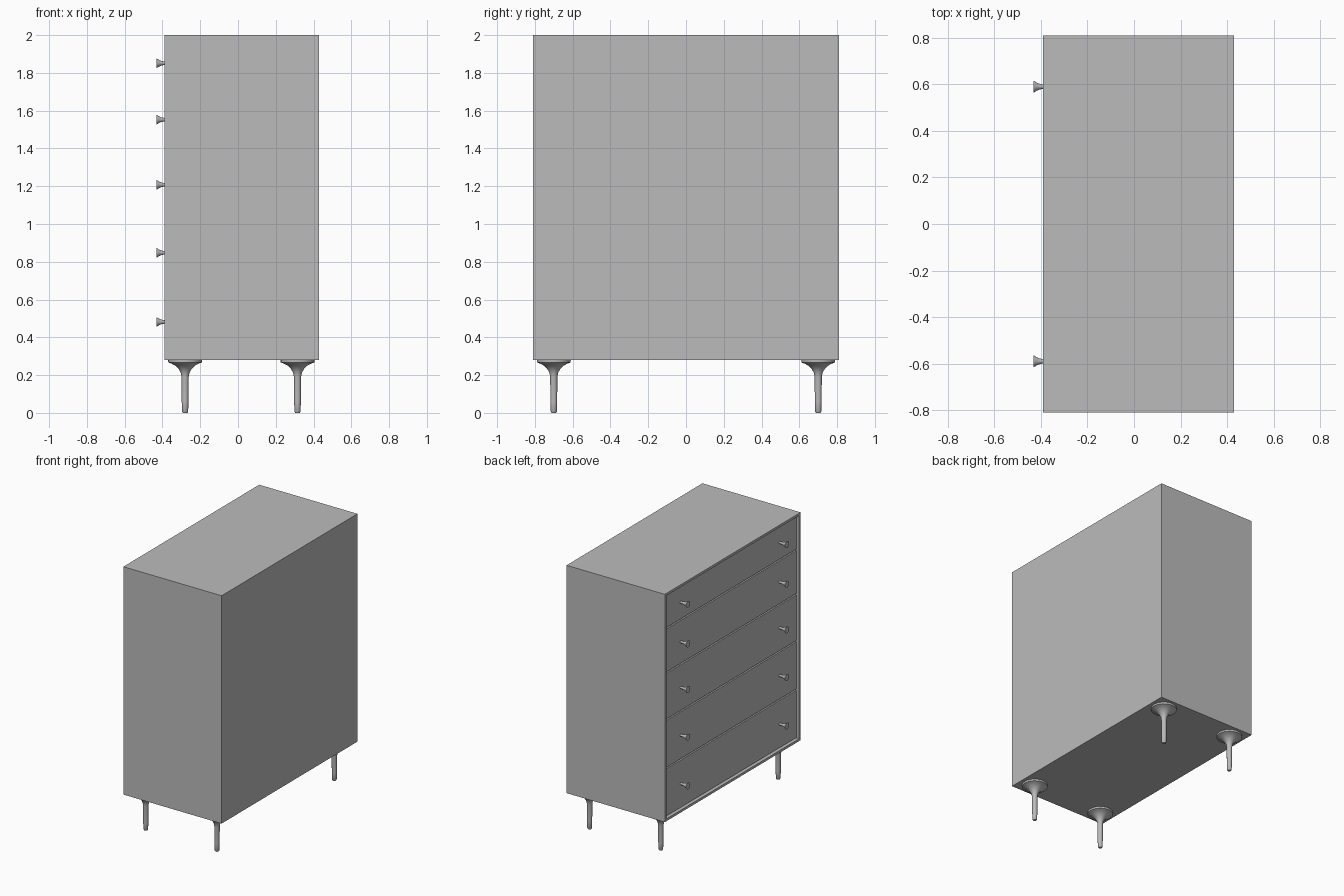
import bpy, bmesh, math
from mathutils import Matrix

cube = bpy.data.objects.get("Cube")
if cube:
    bpy.data.objects.remove(cube, do_unlink=True)

grey = bpy.data.materials.new("plain grey")
grey.use_nodes = True
GREY = (0.5, 0.5, 0.5, 1)
grey.diffuse_color = GREY
grey.node_tree.nodes["Principled BSDF"].inputs["Base Color"].default_value = GREY


def finish(name, bm):
    mesh = bpy.data.meshes.new(name)
    bm.to_mesh(mesh)
    bm.free()
    mesh.materials.append(grey)
    obj = bpy.data.objects.new(name, mesh)
    bpy.context.collection.objects.link(obj)
    return obj


def box(name, lo, hi):
    bm = bmesh.new()
    bmesh.ops.create_cube(bm, size=1)
    for v in bm.verts:
        v.co = [a + (c + 0.5) * (b - a) for a, b, c in zip(lo, hi, v.co)]
    return finish(name, bm)


def turned(name, profile, location, tilt=0, sides=24):
    """Lathe a (radius, height) profile about z, then tilt it about y."""
    bm = bmesh.new()
    rings = [[bm.verts.new((r * math.cos(2 * math.pi * i / sides),
                            r * math.sin(2 * math.pi * i / sides), h))
              for i in range(sides)] for r, h in profile]
    for low, high in zip(rings, rings[1:]):
        for i in range(sides):
            j = (i + 1) % sides
            bm.faces.new((low[i], low[j], high[j], high[i]))
    bm.faces.new(rings[0][::-1])
    bm.faces.new(rings[-1])
    bm.transform(Matrix.Translation(location) @ Matrix.Rotation(tilt, 4, 'Y'))
    obj = finish(name, bm)
    bpy.ops.object.select_all(action='DESELECT')
    obj.select_set(True)
    bpy.context.view_layer.objects.active = obj
    bpy.ops.object.shade_smooth_by_angle(angle=math.radians(40))
    return obj


FRONT, BACK, HALF, BOTTOM, TOP = -0.39, 0.43, 0.81, 0.28, 2.0
T = 0.018          # board thickness
RECESS = 0.02      # drawer fronts sit behind the carcass edge
GAP = 0.005

# Carcass boards
box("top_board", (FRONT, -HALF, TOP - T), (BACK, HALF, TOP))
box("bottom_board", (FRONT, -HALF, BOTTOM), (BACK, HALF, BOTTOM + T))
for side, y in (("left", HALF - T), ("right", -HALF)):
    box(f"{side}_side_board", (FRONT, y, BOTTOM + T), (BACK, y + T, TOP - T))
box("back_board", (BACK - T, T - HALF, BOTTOM + T), (BACK, HALF - T, TOP - T))
box("inner_panel", (FRONT + 0.045, T - HALF, BOTTOM + T),
    (FRONT + 0.06, HALF - T, TOP - T))

# Drawer fronts, each with two flared knobs
knob = [(0.009, 0), (0.009, 0.02), (0.012, 0.035), (0.017, 0.047),
        (0.024, 0.058), (0.025, 0.061)]
splits = [BOTTOM + T, 0.665, 1.03, 1.385, 1.72, TOP - T]
for n, (low, high) in enumerate(zip(splits, splits[1:]), 1):
    box(f"drawer_front_{n}", (FRONT + RECESS, T + GAP - HALF, low + GAP),
        (FRONT + 0.045, HALF - T - GAP, high - GAP))
    for side, y in (("left", 0.59), ("right", -0.59)):
        turned(f"drawer_knob_{n}_{side}", knob,
               (FRONT + RECESS, y, (low + high) / 2), -math.pi / 2)

# Turned legs with a wide mounting flare
leg = [(0.012, 0), (0.016, 0.006), (0.018, 0.06), (0.019, 0.19), (0.023, 0.212),
       (0.034, 0.232), (0.052, 0.25), (0.072, 0.261), (0.089, 0.267), (0.09, 0.28)]
for depth, x in (("drawer_end", -0.28), ("back_end", 0.315)):
    for side, y in (("left", 0.7), ("right", -0.7)):
        turned(f"leg_{depth}_{side}", leg, (x, y, 0))
